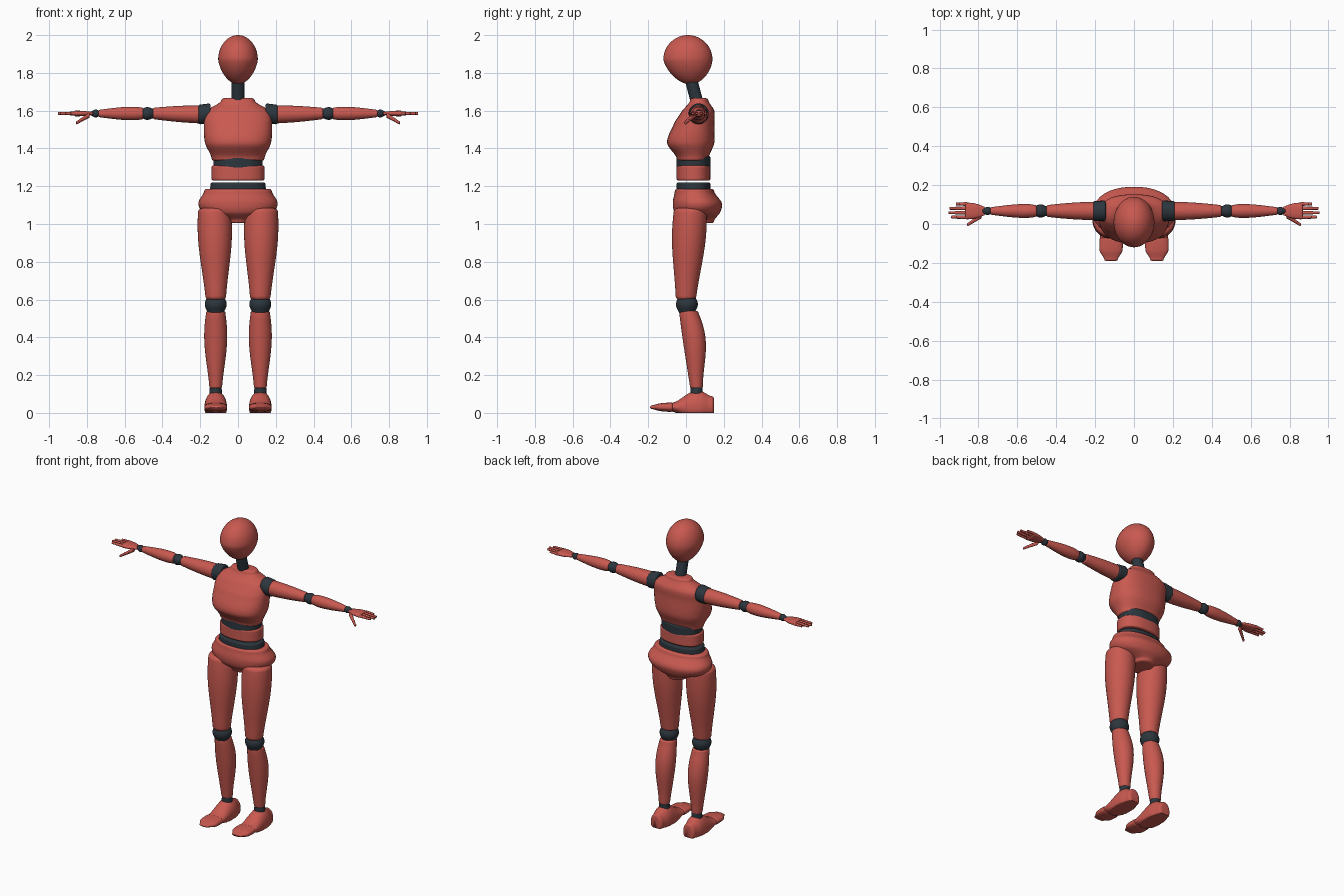
import bpy
import bmesh
import math
from mathutils import Vector

default_cube = bpy.data.objects.get("Cube")
if default_cube:
    bpy.data.objects.remove(default_cube, do_unlink=True)


def make_material(name, colour):
    material = bpy.data.materials.new(name)
    material.use_nodes = True
    material.diffuse_color = colour
    shader = material.node_tree.nodes["Principled BSDF"]
    shader.inputs["Base Color"].default_value = colour
    return material


shell = make_material("shell red", (.58, .1, .08, 1))
rubber = make_material("joint dark grey", (.025, .037, .047, 1))


def spline(before, start, end, after, f):
    """Catmull-Rom blend between two neighbouring sections."""
    return [b + f / 2 * (c - a + f * (2 * a - 5 * b + 4 * c - d + f * (3 * (b - c) + d - a)))
            for a, b, c, d in zip(before, start, end, after)]


def smooth_sections(sections, steps=8):
    """Fill in curved rows between a few sections, evenly spaced along the axis."""
    last = len(sections) - 1
    rows = []
    for i in range(last):
        before, after = sections[max(i - 1, 0)], sections[min(i + 2, last)]
        start, end = sections[i], sections[i + 1]
        for step in range(steps):
            f = step / steps
            row = spline(before, start, end, after, f)
            row[0] = start[0] + (end[0] - start[0]) * f
            rows.append(row)
    return rows + [sections[last]]


def rounded_end(row, direction, cap, steps=5):
    """Rings that roll the end of a part over by the cap radius."""
    position, u, v, radius_u, radius_v = row
    rings = []
    for step in range(1, steps + 1):
        angle = step / steps * math.pi / 2
        inset = cap * (1 - math.cos(angle))
        rings.append((position + direction * cap * math.sin(angle), u, v,
                      max(radius_u - inset, 0), max(radius_v - inset, 0)))
    return rings


def skin(name, material, axis, rows, side=1, cap=.01, power=2, sides=40, floor=0):
    """Skin rows of (position, centre u, centre v, radius u, radius v) along an axis."""
    rows = rounded_end(rows[0], -1, cap)[::-1] + list(rows) + rounded_end(rows[-1], 1, cap)
    bm = bmesh.new()
    rings = []
    for position, u, v, radius_u, radius_v in rows:
        ring = []
        for k in range(sides):
            angle = math.tau * k / sides
            cosine, sine = math.cos(angle), math.sin(angle)
            across = u + radius_u * math.copysign(abs(cosine) ** (2 / power), cosine)
            along = v + radius_v * math.copysign(abs(sine) ** (2 / power), sine)
            point = [across, along]
            point.insert("xyz".index(axis), position)
            x, y, z = point
            ring.append(bm.verts.new((x * side, y, max(z, floor))))
        rings.append(ring)
    for low, high in zip(rings, rings[1:]):
        for k in range(sides):
            bm.faces.new((low[k - 1], low[k], high[k], high[k - 1]))
    bm.faces.new(rings[0])
    bm.faces.new(rings[-1])
    bmesh.ops.recalc_face_normals(bm, faces=bm.faces)
    mesh = bpy.data.meshes.new(name)
    bm.to_mesh(mesh)
    bm.free()
    mesh.materials.append(material)
    mesh.shade_smooth()
    part = bpy.data.objects.new(name, mesh)
    bpy.context.collection.objects.link(part)


def tube(name, material, axis, start, end, radii, swell=0, lean=1, bow=0, flatten=1,
         steps=12, **options):
    """Tapered limb between two points that can swell in the middle and bow backwards."""
    start, end = Vector(start), Vector(end)
    index = "xyz".index(axis)
    rows = []
    for step in range(steps + 1):
        f = step / steps
        bulge = math.sin(math.pi * f ** lean)
        centre = list(start.lerp(end, f))
        centre[1] += bow * bulge
        position = centre.pop(index)
        radius = radii[0] + (radii[1] - radii[0]) * f + swell * bulge
        rows.append((position, *centre, radius, radius * flatten))
    skin(name, material, axis, rows, **options)


def body(name, material, profile, **options):
    """Trunk part from a profile of (height, front, back, half width)."""
    rows = [(z, 0, (front + back) / 2, half_width, (back - front) / 2)
            for z, front, back, half_width in profile]
    skin(name, material, "z", smooth_sections(rows), **options)


def sole(name, profile, side, **options):
    """Flat-bottomed foot part from a profile of (position, top, half width)."""
    core = .03
    rows = [(y, leg_x, core, half_width, top - core) for y, top, half_width in profile]
    skin(name, shell, "y", smooth_sections(rows), side=side, **options)


# Egg-shaped head, narrowing towards the chin
head_rows = []
head_steps = 40
for k in range(1, head_steps):
    angle = math.pi * (k / head_steps - .5)
    up, out = math.sin(angle), math.cos(angle)
    chin = max(-up, 0)
    out *= 1 - chin / 6
    head_rows.append((1.87 + .13 * up, 0, .01 + chin / 80, .105 * out, .13 * out))
skin("head", shell, "z", head_rows, cap=0)

# Neck leaning forward into the head
tube("neck", rubber, "z", (0, .065, 1.62), (0, .02, 1.79), (.034, .034))

# Chest, pushed forward at the bust
body("chest", shell, [(1.35, -.05, .12, .14), (1.43, -.1, .15, .175), (1.54, -.06, .15, .18),
                      (1.6, -.02, .15, .165), (1.65, .02, .12, .09)], cap=.016, power=2.4)

# Waist pieces
waist = (-.05, .13)
body("upper_waist_joint", rubber, [(1.3, *waist, .13), (1.35, *waist, .13)], power=2.3)
body("abdomen", shell, [(1.24, *waist, .14), (1.3, *waist, .14)], power=2.3)
body("lower_waist_joint", rubber, [(1.17, *waist, .15), (1.21, *waist, .145)], power=2.3)

# Pelvis, full at the back and narrowing to the crotch
body("pelvis", shell, [(1.02, -.02, .15, .07), (1.06, -.06, .18, .18),
                       (1.11, -.07, .19, .21), (1.17, -.06, .15, .18)], cap=.016, power=2.2)

leg_x = .118
arm_y, arm_z = .067, 1.585
fingers = {"index": .94, "middle": .955, "ring": .95, "little": .915}

for prefix, side in (("left_", 1), ("right_", -1)):
    # Leg
    tube(prefix + "thigh", shell, "z", (leg_x, 0, .62), (leg_x + .006, .022, 1.06),
         (.055, .088), swell=.012, lean=1.5, cap=.024, side=side)
    tube(prefix + "knee", rubber, "z", (leg_x, .005, .54), (leg_x, .005, .61),
         (.046, .046), swell=.012, side=side)
    tube(prefix + "shin", shell, "z", (leg_x, .055, .14), (leg_x, .015, .53),
         (.034, .051), swell=.016, lean=1.4, bow=.014, side=side)
    tube(prefix + "ankle", rubber, "z", (leg_x, .056, .09), (leg_x, .056, .14),
         (.034, .031), side=side)

    # Foot with a separate toe piece
    sole(prefix + "foot", [(-.066, .055, .058), (.03, .11, .06), (.08, .115, .057),
                           (.13, .09, .043)], side, cap=.018)
    sole(prefix + "toes", [(-.18, .04, .035), (-.14, .05, .058), (-.08, .055, .06)],
         side, power=2.5)

    # Arm
    tube(prefix + "shoulder", rubber, "x", (.155, arm_y, arm_z), (.2, arm_y, arm_z - .005),
         (.053, .052), side=side)
    tube(prefix + "upper_arm", shell, "x", (.19, arm_y, arm_z - .005), (.44, arm_y, arm_z),
         (.048, .031), swell=.003, side=side)
    tube(prefix + "elbow", rubber, "x", (.455, arm_y, arm_z), (.505, arm_y, arm_z),
         (.026, .026), swell=.008, side=side)
    tube(prefix + "forearm", shell, "x", (.51, arm_y, arm_z), (.73, arm_y, arm_z),
         (.031, .02), swell=.008, lean=.7, side=side)
    tube(prefix + "wrist", rubber, "x", (.735, arm_y, arm_z), (.77, arm_y, arm_z),
         (.014, .014), swell=.007, side=side)

    # Palm and jointed fingers
    tube(prefix + "palm", shell, "x", (.775, arm_y, arm_z), (.86, arm_y, arm_z),
         (.024, .043), swell=.005, flatten=.35, power=2.4, cap=.008, side=side)
    for place, (finger, tip) in enumerate(fingers.items()):
        base = Vector((.86, arm_y + .0225 * (place - 1.4), arm_z))
        joint_step = Vector(((tip - base.x) / 3, 0, 0))
        for joint in range(3):
            start = base + joint_step * joint
            radius = .0095 - joint / 1000
            tube(f"{prefix}{finger}_finger_{joint + 1}", shell, "x", start,
                 start + joint_step * .85, (radius, radius), cap=.004, steps=2, sides=16,
                 side=side)

    # Thumb angled forward and down
    thumb_base, thumb_step = Vector((.79, .04, 1.575)), Vector((.021, -.014, -.013))
    for joint in range(3):
        start = thumb_base + thumb_step * joint
        radius = .014 - joint / 500
        tube(f"{prefix}thumb_{joint + 1}", shell, "x", start, start + thumb_step,
             (radius, radius * .85), cap=.005, steps=2, sides=16, side=side)
